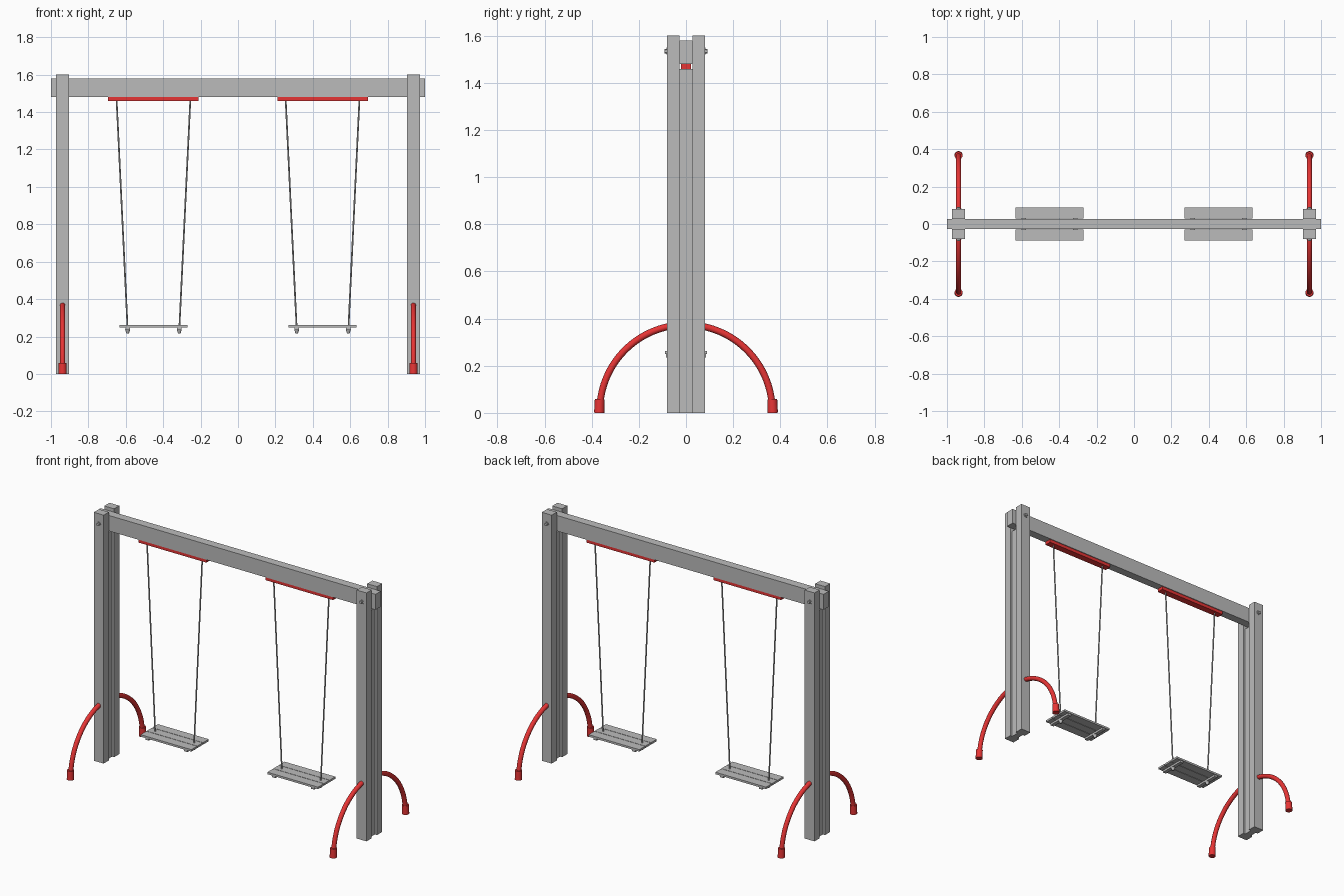
import bpy, bmesh, math
from mathutils import Vector, Matrix

if "Cube" in bpy.data.objects:
    bpy.data.objects.remove(bpy.data.objects["Cube"])


def material(name, rgb):
    m = bpy.data.materials.new(name)
    m.use_nodes = True
    m.diffuse_color = (*rgb, 1)
    m.node_tree.nodes["Principled BSDF"].inputs["Base Color"].default_value = (*rgb, 1)
    return m


GREY = material("light grey", (0.50, 0.50, 0.50))
RED = material("painted red", (0.80, 0.035, 0.035))


def finish(name, bm, mat, smooth=False):
    mesh = bpy.data.meshes.new(name)
    bmesh.ops.recalc_face_normals(bm, faces=bm.faces)
    bm.to_mesh(mesh)
    bm.free()
    mesh.materials.append(mat)
    ob = bpy.data.objects.new(name, mesh)
    bpy.context.collection.objects.link(ob)
    if smooth:
        bpy.ops.object.select_all(action="DESELECT")
        ob.select_set(True)
        bpy.context.view_layer.objects.active = ob
        bpy.ops.object.shade_smooth_by_angle(angle=math.radians(40))
    return ob


def box(name, x, y, z, mat):
    """Box from (min, max) ranges on each axis."""
    bm = bmesh.new()
    size = [b - a for a, b in (x, y, z)]
    mid = [(a + b) / 2 for a, b in (x, y, z)]
    bmesh.ops.create_cube(bm, size=1, matrix=Matrix.Translation(mid) @ Matrix.Diagonal((*size, 1)))
    return finish(name, bm, mat)


def rod(name, start, end, r1, r2, mat, sides=16):
    """Cylinder or cone between two points."""
    a, b = Vector(start), Vector(end)
    turn = (b - a).to_track_quat("Z", "Y").to_matrix().to_4x4()
    bm = bmesh.new()
    bmesh.ops.create_cone(bm, cap_ends=True, segments=sides, radius1=r1, radius2=r2,
                          depth=(b - a).length, matrix=Matrix.Translation((a + b) / 2) @ turn)
    return finish(name, bm, mat, sides > 6)


def hoop(name, x, base, radius, tube, mat, steps=40, sides=14):
    """Half-circle tube standing across the post, its ends at height base."""
    bm = bmesh.new()
    rings = []
    for i in range(steps + 1):
        a = math.pi * i / steps
        ring = []
        for j in range(sides):
            t = 2 * math.pi * j / sides
            r = radius + tube * math.cos(t)
            ring.append(bm.verts.new((x + tube * math.sin(t), r * math.cos(a),
                                      base + r * math.sin(a))))
        rings.append(ring)
    for p, q in zip(rings, rings[1:]):
        for j in range(sides):
            k = (j + 1) % sides
            bm.faces.new((p[j], p[k], q[k], q[j]))
    bm.faces.new(rings[0])
    bm.faces.new(rings[-1])
    return finish(name, bm, mat, True)


# Top beam
box("top_beam", (-1, 1), (-0.027, 0.027), (1.48, 1.58), GREY)

for side, s in (("left", 1), ("right", -1)):
    # Post: two outer timbers, recessed filler timbers between them
    px = 0.938 * s
    for end, e in (("front", -1), ("back", 1)):
        tag = f"{side}_{end}"
        outer = sorted((0.027 * e, 0.08 * e))
        inner = sorted((0, 0.027 * e))
        box(f"{tag}_post", (px - 0.035, px + 0.035), outer, (0, 1.602), GREY)
        box(f"{tag}_post_filler", (px - 0.02, px + 0.02), inner, (0, 1.46), GREY)
        # Beam bolt with washer
        rod(f"{tag}_washer", (px, 0.079 * e, 1.535), (px, 0.083 * e, 1.535), 0.015, 0.015, GREY)
        rod(f"{tag}_bolt", (px, 0.082 * e, 1.535), (px, 0.091 * e, 1.535), 0.010, 0.010, GREY, 6)
        # Sleeve at the foot of the hoop
        rod(f"{tag}_hoop_foot", (px, 0.368 * e, 0), (px, 0.366 * e, 0.058), 0.022, 0.021, RED)
    hoop(f"{side}_support_hoop", px, 0.008, 0.366, 0.0145, RED)

    # Swing mount under the beam
    cx = 0.452 * s
    box(f"{side}_swing_mount", (cx - 0.242, cx + 0.242), (-0.022, 0.022), (1.459, 1.48), RED)

    # Seat planks
    for plank, y, half in (("front", -0.0595, 0.029), ("middle", 0, 0.0275), ("back", 0.0595, 0.029)):
        box(f"{side}_seat_{plank}_plank", (cx - 0.181, cx + 0.181),
            (y - half, y + half), (0.249, 0.262), GREY)

    for end, e in (("inner", -s), ("outer", s)):
        tag = f"{side}_{end}"
        bx = cx + 0.138 * e
        # Seat bracket, hanging rope and the knot beneath the seat
        box(f"{tag}_seat_bracket", (bx - 0.012, bx + 0.012), (-0.084, 0.084), (0.236, 0.249), GREY)
        rod(f"{tag}_rope", (cx + 0.197 * e, 0, 1.463), (bx, 0, 0.235), 0.0045, 0.0045, GREY, 8)
        rod(f"{tag}_rope_knot", (bx, 0, 0.237), (bx, 0, 0.216), 0.014, 0.007, GREY, 10)
